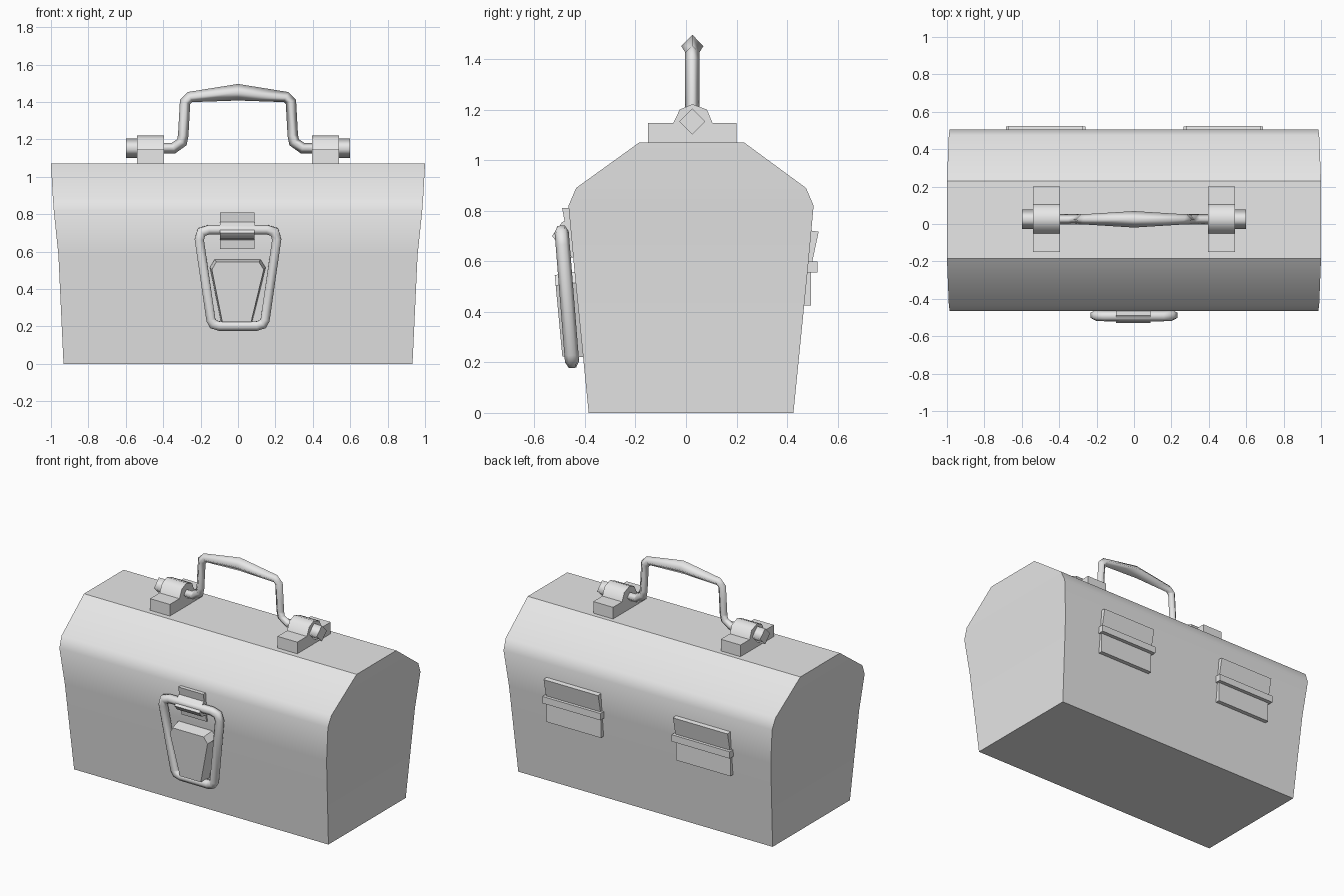
import bpy, bmesh, math
from mathutils import Vector

if "Cube" in bpy.data.objects:
    bpy.data.objects.remove(bpy.data.objects["Cube"], do_unlink=True)

gray = bpy.data.materials.new("plain gray")
gray.use_nodes = True
gray.diffuse_color = (0.8, 0.8, 0.8, 1)
gray.node_tree.nodes["Principled BSDF"].inputs["Base Color"].default_value = (0.8, 0.8, 0.8, 1)


def finish(name, bm, angle=None):
    """Turn a bmesh into an object, optionally smoothed below an angle."""
    bmesh.ops.recalc_face_normals(bm, faces=bm.faces)
    mesh = bpy.data.meshes.new(name)
    bm.to_mesh(mesh)
    bm.free()
    mesh.materials.append(gray)
    obj = bpy.data.objects.new(name, mesh)
    bpy.context.collection.objects.link(obj)
    if angle:
        bpy.ops.object.select_all(action='DESELECT')
        obj.select_set(True)
        bpy.context.view_layer.objects.active = obj
        bpy.ops.object.shade_smooth_by_angle(angle=math.radians(angle))
    return obj


def loft(bm, rings, closed=False, smooth=False):
    """Skin a list of equal vertex rings, capping the ends if open."""
    loops = [[bm.verts.new(p) for p in ring] for ring in rings]
    pairs = list(zip(loops, loops[1:]))
    if closed:
        pairs.append((loops[-1], loops[0]))
    else:
        bm.faces.new(loops[0])
        bm.faces.new(loops[-1])
    n = len(loops[0])
    for a, b in pairs:
        for i in range(n):
            j = (i + 1) % n
            bm.faces.new((a[i], a[j], b[j], b[i])).smooth = smooth


def prism(name, profile, x0, x1, angle=None):
    """Extrude a (y, z) profile along x."""
    bm = bmesh.new()
    loft(bm, [[(x, y, z) for y, z in profile] for x in (x0, x1)])
    return finish(name, bm, angle)


def tube(name, points, radii, normal, sides, closed=False):
    """Sweep a small polygon along a planar path."""
    pts = [Vector(p) for p in points]
    normal = Vector(normal).normalized()
    rings, count = [], len(pts)
    for i, p in enumerate(pts):
        before = pts[i - 1] if closed or i else p
        after = pts[(i + 1) % count] if closed or i < count - 1 else p
        d0, d1 = (p - before).normalized(), (after - p).normalized()
        tangent = (d0 + d1).normalized()
        miter = 1 / max(0.7, tangent.dot(d1 if d1.length else d0))
        across = normal.cross(tangent) * miter
        steps = [2 * math.pi * k / sides for k in range(sides)]
        rings.append([p + radii[i] * (normal * math.cos(t) + across * math.sin(t)) for t in steps])
    bm = bmesh.new()
    loft(bm, rings, closed, True)
    return finish(name, bm)


# Box body: flared walls and sloping lid (z, front, back, half length)
levels = [(0, -.385, .425, .933), (.58, -.443, .483, .96), (.82, -.465, .505, .985),
          (.89, -.435, .475, .99), (1.07, -.185, .23, 1.0)]
body = bmesh.new()
loft(body, [[(-h, f, z), (h, f, z), (h, b, z), (-h, b, z)] for z, f, b, h in levels])
finish("box_body", body, 33)

# Carrying handle: a bent bar, thickest in the middle of the grip
AXIS_Y, AXIS_Z = .025, 1.153
half = [(.56, AXIS_Z), (.345, AXIS_Z), (.3, 1.185), (.293, 1.22), (.283, 1.4), (.257, 1.426)]
path = [(-x, AXIS_Y, z) for x, z in half] + [(0, AXIS_Y, 1.452)]
path += [(x, AXIS_Y, z) for x, z in reversed(half)]
tube("carrying_handle", path, [.028] * 6 + [.044] + [.028] * 6, (0, 1, 0), 4)

# Handle brackets and axle ends
bracket = [(-.15, 1.06), (.2, 1.06), (.2, 1.147), (.105, 1.147), (.083, 1.2), (.025, 1.222),
           (-.025, 1.2), (-.05, 1.147), (-.15, 1.147)]
for side, s in (("left", 1), ("right", -1)):
    prism("handle_bracket_" + side, bracket, s * .395, s * .54, 50)
    tube("axle_end_" + side, [(s * .53, AXIS_Y, AXIS_Z), (s * .598, AXIS_Y, AXIS_Z)],
         [.052] * 2, (0, 1, 0), 4)

# Front latch: mounting plate, rounded clip, wire loop and catch
prism("latch_plate", [(-.43, .615), (-.455, .615), (-.49, .81), (-.45, .81)], -.095, .088)
prism("latch_clip", [(-.45, .66), (-.505, .668), (-.53, .7), (-.49, .755), (-.46, .765)],
      -.095, .088, 60)

corner = [(.155, .717), (.195, .705), (.207, .665), (.145, .235), (.132, .212), (.1, .202)]
outline = corner + [(-x, z) for x, z in reversed(corner)]
tube("latch_loop", [(x, -.45 - (z - .19) * .08, z) for x, z in outline],
     [.028] * len(outline), (0, 1, .08), 6, True)

catch_shape = [(.148, .515), (.12, .558), (-.125, .558), (-.15, .515), (-.09, .222), (.075, .222)]
catch = bmesh.new()
loft(catch, [[(x, -.40, z) for x, z in catch_shape],
             [(x, -.425 - (z - .23) * .08, z) for x, z in catch_shape],
             [(x * .93, -.49 - (z - .23) * .09, .23 + (z - .23) * .96) for x, z in catch_shape]])
finish("latch_catch", catch)

# Rear hinges: tilted upper leaf, lower leaf and knuckle bar
for side, x in (("left", .477), ("right", -.472)):
    prism("hinge_upper_" + side, [(.47, .6), (.5, .6), (.525, .717), (.49, .722)], x - .2, x + .2)
    prism("hinge_lower_" + side, [(.45, .425), (.495, .425), (.495, .56), (.47, .56)], x - .2, x + .2)
    prism("hinge_bar_" + side, [(.47, .555), (.52, .555), (.52, .6), (.47, .6)], x - .213, x + .213)
